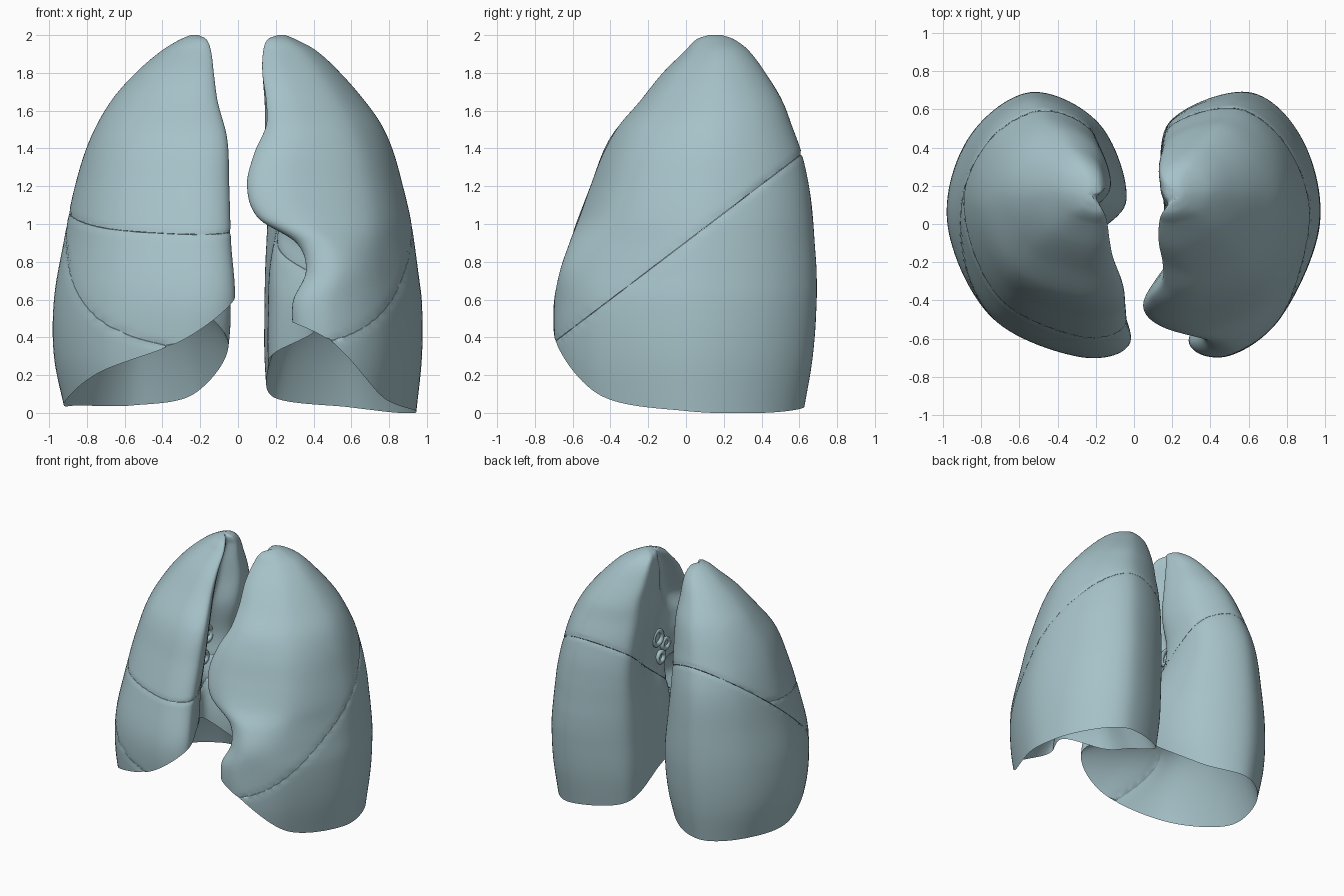
import bpy, bmesh, math
from mathutils import Vector

if "Cube" in bpy.data.objects:
    bpy.data.objects.remove(bpy.data.objects["Cube"])

COLS, ROWS, RINGS = 130, 110, 26

# Section outline, fractions of width (u) and depth (v), starting at the front medial edge,
# going round the ribs to the back and returning along the medial side
V = [-.9, -1, -.7, 0, .65, 1, .76, .19, -.14, -.47]
U_RIGHT = [0, .28, .76, 1, .89, .55, .17, .02, .22, .12]
U_LEFT = [0, .3, .76, 1, .89, .55, .05, .02, .07, .16]
FRONT = (0, 1, 9)

# Levels: z, front medial x, rear medial x, lateral x, front y, back y
RIGHT = [(0, .2, .12, .91, -.62, .62), (.3, .06, .04, .97, -.68, .67), (.6, .02, .02, .97, -.69, .69),
         (.9, .04, .06, .92, -.61, .68), (1.2, .05, .1, .86, -.5, .65), (1.45, .06, .1, .78, -.4, .58),
         (1.65, .11, .11, .67, -.24, .51), (1.8, .13, .13, .54, -.12, .42), (1.92, .145, .145, .4, 0, .33),
         (1.98, .17, .17, .3, .06, .25), (2, .21, .21, .25, .12, .19)]
LEFT = [(0, .35, .16, .94, -.62, .62), (.3, .31, .14, .97, -.68, .67), (.58, .29, .14, .97, -.69, .69),
        (.75, .36, .14, .95, -.66, .69), (.9, .31, .14, .93, -.61, .68), (1.03, .11, .14, .91, -.56, .67),
        (1.2, .05, .14, .87, -.5, .65), (1.38, .09, .14, .82, -.43, .61), (1.52, .15, .14, .76, -.35, .56),
        (1.65, .15, .14, .67, -.24, .51), (1.8, .13, .13, .54, -.12, .42), (1.92, .135, .135, .41, 0, .33),
        (1.98, .16, .16, .3, .06, .25), (2, .21, .21, .25, .12, .19)]
# Height of the lower rim at each outline point
RIM_RIGHT = [.6, .38, .21, .05, .04, .04, .1, .36, .6, .65]
RIM_LEFT = [.48, .37, .09, .01, 0, .03, .08, .24, .32, .43]


def level_at(levels, z):
    """Smooth interpolation between the section levels."""
    k = max(i for i in range(len(levels) - 1) if levels[i][0] <= z or i == 0)
    p, q = levels[k], levels[k + 1]
    a, b = levels[max(k - 1, 0)], levels[min(k + 2, len(levels) - 1)]
    h = q[0] - p[0]
    t = (z - p[0]) / h
    out = []
    for c in range(1, 6):
        m0 = (q[c] - a[c]) / (q[0] - a[0]) * h
        m1 = (b[c] - p[c]) / (b[0] - p[0]) * h
        out.append((2*t**3 - 3*t*t + 1)*p[c] + (t**3 - 2*t*t + t)*m0 + (3*t*t - 2*t**3)*q[c] + (t**3 - t*t)*m1)
    return out


def loop_at(vals, s):
    """Closed Catmull-Rom curve through vals."""
    n = len(vals)
    i = int(s)
    t = s - i
    a, b, c, d = (vals[(i + j) % n] for j in (-1, 0, 1, 2))
    return b + .5*t*(c - a + t*(2*a - 5*b + 4*c - d + t*(3*(b - c) + d - a)))


def lung_mesh(levels, us, rim, side, dome):
    bm = bmesh.new()
    params = [10 * j / COLS for j in range(COLS)]

    def shell(s, z):
        xa, xr, xl, yf, yb = level_at(levels, z)
        hollow = .08 * math.exp(-((z - 1.15) / .28) ** 2)   # recess around the hilum
        xs = []
        for i, u in enumerate(us):
            m = xa if i in FRONT else xr
            xs.append(m + (u + (hollow if i in (7, 8) else 0)) * (xl - m))
        y = (yf + yb)/2 + (yb - yf)/2 * loop_at(V, s)
        return Vector((loop_at(xs, s), y, z))

    rows = []
    base = [shell(s, max(0, loop_at(rim, s))) for s in params]
    centre = Vector((.5, .02, dome))
    # hollow underside, from its middle out to the rim
    for k in range(1, RINGS):
        r = math.sin(k / RINGS * math.pi / 2)
        w = r ** 2.9
        rows.append([Vector((centre.x + (b.x - centre.x)*r, centre.y + (b.y - centre.y)*r,
                             dome + (b.z - dome)*w)) for b in base])
    # outer shell, from the rim to the apex
    for k in range(ROWS + 1):
        f = math.sin(k / ROWS * math.pi / 2) * .6 + k / ROWS * .4
        rows.append([shell(s, min(2, b.z + (2 - b.z) * f)) for s, b in zip(params, base)])

    rings = [[bm.verts.new((p.x * side, p.y, p.z)) for p in row] for row in rows]
    for lo, hi in zip(rings, rings[1:]):
        for j in range(COLS):
            n = (j + 1) % COLS
            bm.faces.new((lo[j], lo[n], hi[n], hi[j]))
    mid = bm.verts.new((centre.x * side, centre.y, dome))
    for j in range(COLS):
        bm.faces.new((mid, rings[0][(j + 1) % COLS], rings[0][j]))
    bm.faces.new(rings[-1])
    bmesh.ops.recalc_face_normals(bm, faces=bm.faces)
    return bm


def cut(bm, point, normal):
    """Remove the side the normal points to, tucking the cut edge in to form a groove."""
    point, normal = Vector(point), Vector(normal).normalized()
    bm.normal_update()
    saved = [(v, v.normal.copy(), (v.co - point).dot(normal)) for v in bm.verts]
    for v, n, d in saved:
        v.co -= n * .008 * max(0, 1 - abs(d) / .022) ** 2
    bmesh.ops.bisect_plane(bm, geom=bm.verts[:] + bm.edges[:] + bm.faces[:], dist=.0015,
                           plane_co=point - normal * .001, plane_no=normal, clear_outer=True)
    rim = list({v for e in bm.edges if e.is_boundary for v in e.verts})
    bmesh.ops.remove_doubles(bm, verts=rim, dist=.003)
    edges = [e for e in bm.edges if e.is_boundary]
    bmesh.ops.triangle_fill(bm, use_beauty=True, use_dissolve=False, edges=edges, normal=normal)
    bmesh.ops.recalc_face_normals(bm, faces=bm.faces)


tissue = bpy.data.materials.new("tissue")
tissue.diffuse_color = (.38, .54, .58, 1)
tissue.use_nodes = True
tissue.node_tree.nodes["Principled BSDF"].inputs["Base Color"].default_value = tissue.diffuse_color


def finish(obj):
    obj.data.materials.append(tissue)
    bpy.ops.object.select_all(action='DESELECT')
    obj.select_set(True)
    bpy.context.view_layer.objects.active = obj
    bpy.ops.object.shade_smooth_by_angle(angle=math.radians(45))


def lobe(name, source, cuts):
    bm = source.copy()
    for point, normal in cuts:
        cut(bm, point, normal)
    mesh = bpy.data.meshes.new(name)
    bm.to_mesh(mesh)
    bm.free()
    obj = bpy.data.objects.new(name, mesh)
    bpy.context.collection.objects.link(obj)
    finish(obj)


def below(f):
    return f


def above(f):
    return (f[0], tuple(-c for c in f[1]))


# Fissures as (point, upward normal)
left_oblique = ((0, 0, .905), (0, -.76, 1))
right_oblique = ((0, 0, .9), (0, -.82, 1))
horizontal = ((0, 0, 1.04), (0, -.16, 1))

right = lung_mesh(RIGHT, U_RIGHT, RIM_RIGHT, -1, .7)
lobe("right_upper_lobe", right, [above(right_oblique), above(horizontal)])
lobe("right_middle_lobe", right, [above(right_oblique), below(horizontal)])
lobe("right_lower_lobe", right, [below(right_oblique)])

left = lung_mesh(LEFT, U_LEFT, RIM_LEFT, 1, .64)
lobe("left_upper_lobe", left, [above(left_oblique)])
lobe("left_lower_lobe", left, [below(left_oblique)])

# Ring-shaped airway and vessel stumps on the medial faces
for side, label, x in ((-1, "right", .29), (1, "left", .24)):
    for i, (y, z, r) in enumerate(((.02, 1.22, .055), (-.08, 1.14, .04), (-.02, 1.05, .04))):
        bpy.ops.mesh.primitive_torus_add(major_radius=r, minor_radius=.018, major_segments=28, minor_segments=12,
                                         location=(side * x, y, z), rotation=(0, math.pi / 2, 0))
        bpy.context.object.name = f"{label}_hilum_stump_{i + 1}"
        finish(bpy.context.object)
